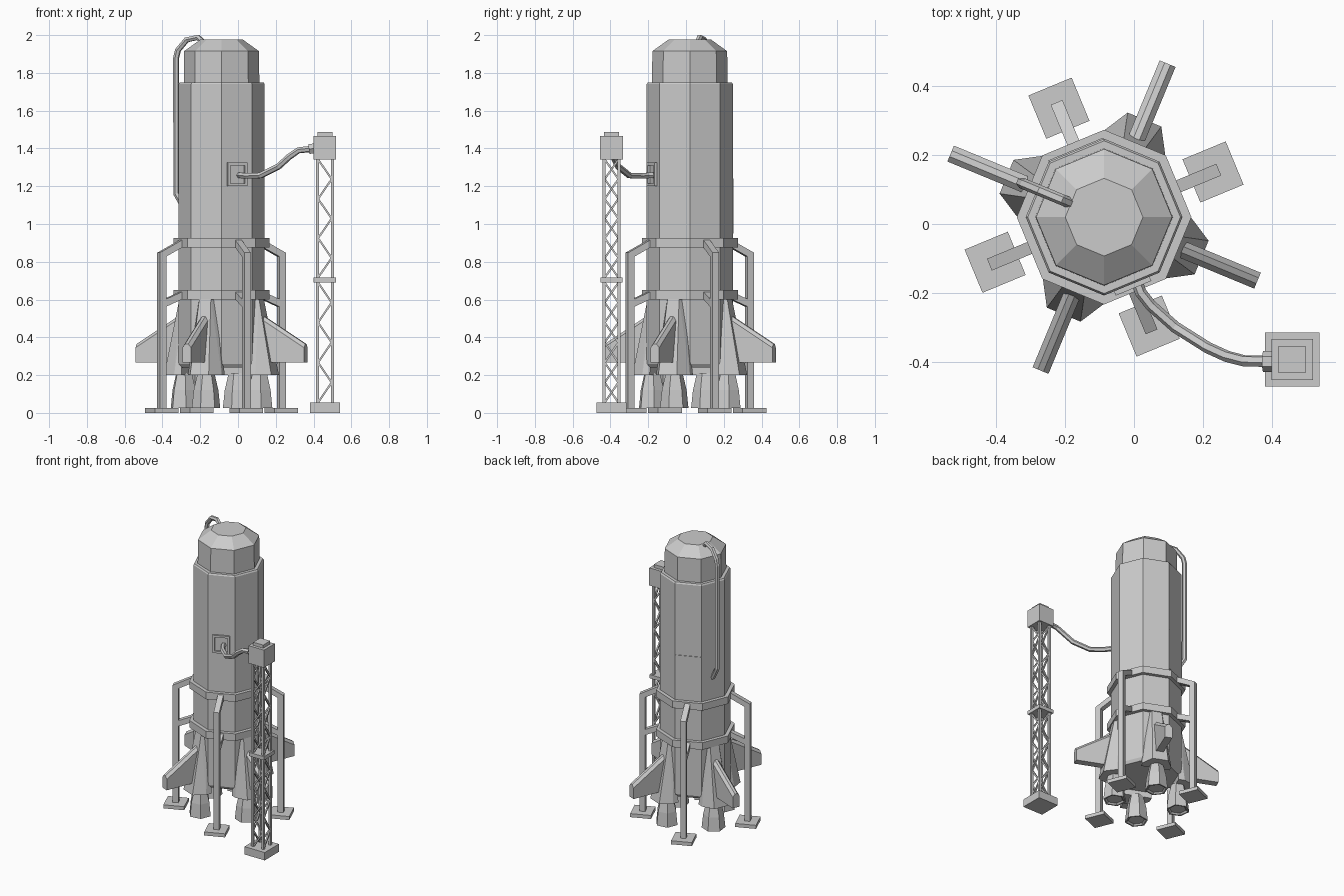
import bpy, bmesh
from math import radians, sin, cos, tau
from mathutils import Vector, Matrix

if "Cube" in bpy.data.objects:
    bpy.data.objects.remove(bpy.data.objects["Cube"])

AXIS = Vector((-0.087, 0.02, 0))
TOWER = Vector((0.46, -0.394, 0))


def finish(bm, name, mat=None):
    if mat:
        bm.transform(mat)
    bmesh.ops.recalc_face_normals(bm, faces=bm.faces)
    me = bpy.data.meshes.new(name)
    bm.to_mesh(me)
    bm.free()
    ob = bpy.data.objects.new(name, me)
    bpy.context.collection.objects.link(ob)
    return ob


def radial(deg):
    """Frame whose x axis points outward from the rocket axis."""
    return Matrix.Translation(AXIS) @ Matrix.Rotation(radians(deg), 4, 'Z')


def hull(name, pts, mat=None):
    bm = bmesh.new()
    for p in pts:
        bm.verts.new(p)
    bmesh.ops.convex_hull(bm, input=bm.verts)
    bmesh.ops.dissolve_limit(bm, angle_limit=0.01, verts=bm.verts, edges=bm.edges)
    return finish(bm, name, mat)


def box(name, x, y, z, mat=None):
    return hull(name, [(a, b, c) for a in x for b in y for c in z], mat)


def plate(name, outline, half, mat):
    """Radial (r, z) outline extruded sideways."""
    bm = bmesh.new()
    f = bm.faces.new([bm.verts.new((r, -half, z)) for r, z in outline])
    ext = bmesh.ops.extrude_face_region(bm, geom=[f])['geom']
    bmesh.ops.translate(bm, vec=(0, 2 * half, 0),
                        verts=[g for g in ext if isinstance(g, bmesh.types.BMVert)])
    return finish(bm, name, mat)


def lathe(name, profile, sides, mat, closed=False):
    """Faceted solid of revolution from (radius, z) points."""
    bm = bmesh.new()
    rings = [[bm.verts.new((r * cos(tau * i / sides), r * sin(tau * i / sides), z))
              for i in range(sides)] for r, z in profile]
    pairs = list(zip(rings, rings[1:]))
    if closed:
        pairs.append((rings[-1], rings[0]))
    else:
        bm.faces.new(rings[0])
        bm.faces.new(rings[-1])
    for a, b in pairs:
        for i in range(sides):
            j = (i + 1) % sides
            bm.faces.new((a[i], a[j], b[j], b[i]))
    return finish(bm, name, mat)


def pipe(name, pts, radius):
    cu = bpy.data.curves.new(name, 'CURVE')
    cu.dimensions = '3D'
    cu.bevel_depth = radius
    cu.bevel_resolution = 1
    cu.use_fill_caps = True
    sp = cu.splines.new('POLY')
    sp.use_smooth = False
    sp.points.add(len(pts) - 1)
    for p, co in zip(sp.points, pts):
        p.co = (*co, 1)
    ob = bpy.data.objects.new(name, cu)
    bpy.context.collection.objects.link(ob)


# Rocket body: lower barrel, narrower nose section, flat-topped dome
lathe("body", [(0.215, 0.24), (0.228, 0.26), (0.228, 1.74), (0.222, 1.75), (0.2, 1.75),
               (0.198, 1.915), (0.113, 1.976)], 8, radial(0))

# Clamp rings
for n, z in (("lower_ring", 0.6), ("upper_ring", 0.875)):
    lathe(n, [(0.22, z), (0.254, z), (0.254, z + 0.05), (0.22, z + 0.05)], 8, radial(0), True)

for i in range(4):
    # Engine fairing, fin and nozzle
    m = radial(67.5 + 90 * i)
    hull(f"engine_fairing_{i}",
         [(r, s * w, z) for s in (-1, 1) for r, w, z in
          ((0.19, 0.097, 0.2), (0.232, 0.097, 0.2), (0.307, 0.053, 0.2),
           (0.19, 0.05, 0.605), (0.228, 0.033, 0.605))], m)
    hull(f"fin_{i}",
         [(r, s * w, z) for s in (-1, 1) for r, w, z in
          ((0.22, 0.025, 0.268), (0.483, 0.025, 0.268), (0.483, 0.025, 0.345),
           (0.22, 0.025, 0.507), (0.483, 0.009, 0.365), (0.22, 0.009, 0.527))], m)
    lathe(f"nozzle_{i}", [(0.045, 0.21), (0.066, 0.12), (0.076, 0.025), (0.066, 0.025),
                          (0.055, 0.035)],
          6, m @ Matrix.Translation((0.215, 0, 0)))

    # Support leg: bent post, lower brace and foot pad
    m = radial(22.5 + 90 * i)
    plate(f"leg_post_{i}", [(0.324, 0.015), (0.361, 0.015), (0.361, 0.848), (0.225, 0.92),
                            (0.225, 0.88), (0.324, 0.828)], 0.0185, m)
    plate(f"leg_brace_{i}", [(0.225, 0.605), (0.33, 0.56), (0.33, 0.6), (0.225, 0.645)], 0.0185, m)
    box(f"foot_{i}", (0.275, 0.411), (-0.068, 0.068), (0, 0.025), m)

# Vent pipe from the dome down the side
m = radial(157.5)
pipe("vent_pipe", [m @ Vector((r, 0, z)) for r, z in
                   ((0.11, 1.965), (0.135, 1.988), (0.2, 1.975), (0.25, 1.92),
                    (0.26, 1.88), (0.26, 1.16), (0.205, 1.07))], 0.016)

# Access panel on the rear face
box("access_panel", (0.2, 0.2145), (-0.086, 0.086), (0.95, 1.24), radial(112.5))

# Hose socket: square frame around a recessed plate
m = radial(-67.5)
for n, y, z in (("left", (-0.056, -0.042), (1.2, 1.325)), ("right", (0.042, 0.056), (1.2, 1.325)),
                ("bottom", (-0.042, 0.042), (1.2, 1.214)), ("top", (-0.042, 0.042), (1.311, 1.325))):
    box("socket_frame_" + n, (0.2, 0.224), y, z, m)

# Supply hose and its collar on the tower
pipe("supply_hose", [(0.005, -0.16, 1.257), (0.02, -0.2, 1.257), (0.05, -0.238, 1.255),
                     (0.12, -0.3, 1.257), (0.215, -0.36, 1.305), (0.27, -0.385, 1.355),
                     (0.32, -0.398, 1.39), (0.41, -0.4, 1.4)], 0.017)
pipe("hose_collar", [(0.375, -0.4, 1.397), (0.405, -0.4, 1.4)], 0.03)

# Tower slabs
t = Matrix.Translation(TOWER)
for n, h, z in (("tower_base", 0.079, (0, 0.055)), ("tower_mid_plate", 0.059, (0.69, 0.716)),
                ("tower_head", 0.06, (1.342, 1.466)), ("tower_cap", 0.039, (1.46, 1.488))):
    box(n, (-h, h), (-h, h), z, t)

# Tower corner columns and zigzag bracing
for sx in (-1, 1):
    for sy in (-1, 1):
        cx, cy = sx * 0.04, sy * 0.04
        box("tower_column", (cx - 0.008, cx + 0.008), (cy - 0.008, cy + 0.008), (0.04, 1.36), t)
for side in range(4):
    m = t @ Matrix.Rotation(radians(90 * side), 4, 'Z')
    flip = -1 if side == 2 else 1
    for z0, z1 in ((0.055, 0.69), (0.716, 1.342)):
        step = (z1 - z0) / 6
        for k in range(6):
            a = flip * (0.036 if k % 2 else -0.036)
            z = z0 + k * step
            hull("tower_brace", [(x + dx, y, zz) for y in (-0.045, -0.035)
                                 for x, zz in ((a, z), (-a, z + step))
                                 for dx in (-0.006, 0.006)], m)
